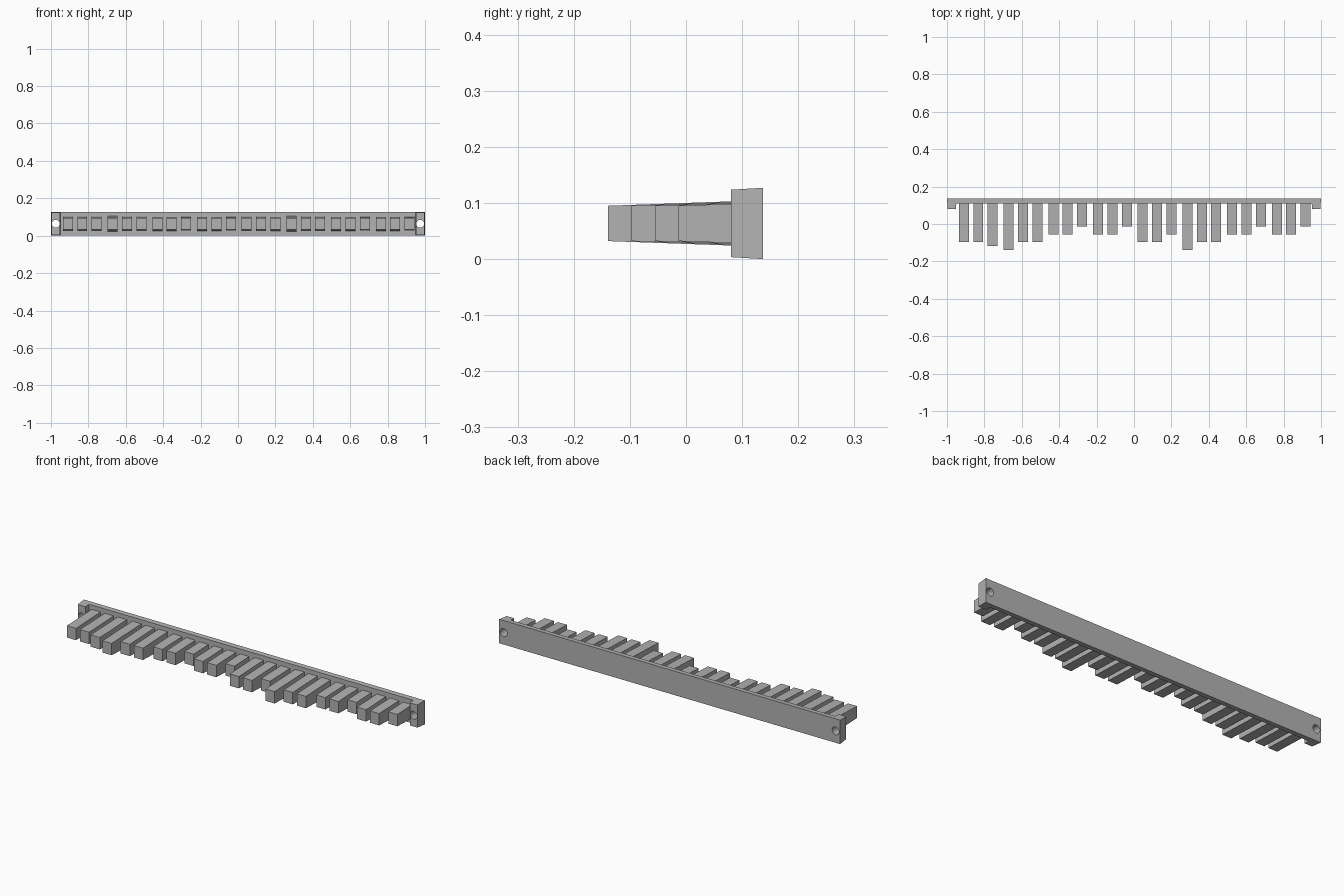
import bpy, bmesh, math

if "Cube" in bpy.data.objects:
    bpy.data.objects.remove(bpy.data.objects["Cube"], do_unlink=True)

MID_Z = 0.0635
BACK, FRONT, LUG = 0.137, 0.11, 0.08      # depths along y
SLOPE = 0.036                             # taper of the teeth

grey = bpy.data.materials.new("plain_grey")
grey.use_nodes = True
grey.diffuse_color = (0.45, 0.45, 0.45, 1)
grey.node_tree.nodes["Principled BSDF"].inputs["Base Color"].default_value = grey.diffuse_color


def plan_solid(name, outline, half_height):
    """Raise a plan outline both ways from mid height; half_height depends on y."""
    bm = bmesh.new()
    rings = [[bm.verts.new((x, y, MID_Z + s * half_height(y))) for x, y in outline]
             for s in (-1, 1)]
    bm.faces.new(rings[0])
    bm.faces.new(rings[1])
    n = len(outline)
    for i in range(n):
        j = (i + 1) % n
        bm.faces.new((rings[0][i], rings[0][j], rings[1][j], rings[1][i]))
    bmesh.ops.recalc_face_normals(bm, faces=bm.faces)
    mesh = bpy.data.meshes.new(name)
    bm.to_mesh(mesh)
    bm.free()
    mesh.materials.append(grey)
    obj = bpy.data.objects.new(name, mesh)
    bpy.context.collection.objects.link(obj)
    return obj


# Rail with a forward lug at each end, slightly tapered towards the front
half = [(1, BACK), (0.996, LUG), (0.952, LUG), (0.95, FRONT)]
outline = half + [(-x, y) for x, y in reversed(half)]
rail = plan_solid("rail", outline, lambda y: MID_Z - 0.06 * (BACK - y))

# Screw holes through the lugs
for side in (-1, 1):
    bpy.ops.mesh.primitive_cylinder_add(vertices=16, radius=0.021, depth=0.3,
                                        location=(side * 0.974, 0.1, MID_Z),
                                        rotation=(math.pi / 2, 0, 0))
    cutter = bpy.context.object
    cutter.name = "hole_cutter"
    cutter.hide_render = True
    cutter.data.materials.append(grey)
    cut = rail.modifiers.new("hole", "BOOLEAN")
    cut.operation, cut.solver, cut.object = "DIFFERENCE", "EXACT", cutter
    bpy.context.view_layer.objects.active = rail
    bpy.ops.object.modifier_apply(modifier=cut.name)
    bpy.data.objects.remove(cutter, do_unlink=True)

# Teeth in eight groups of three; each digit is the length step of a tooth
groups = ["222", "322", "110", "110", "221", "322", "110", "110"]
for g, steps in enumerate(groups):
    for t, step in enumerate(steps):
        x = 0.004 + (g - 3.5) * 0.239 + (t - 1) * 0.077
        tip = -0.013 - 0.042 * int(step)
        if (g, t) == (0, 2):
            tip -= 0.02                   # one tooth sits half a step longer
        w = 0.0265
        plan_solid(f"tooth_{g * 3 + t + 1}",
                   [(x - w, tip), (x + w, tip), (x + w, FRONT + 0.005), (x - w, FRONT + 0.005)],
                   lambda y: 0.0315 + SLOPE * (y - tip))
